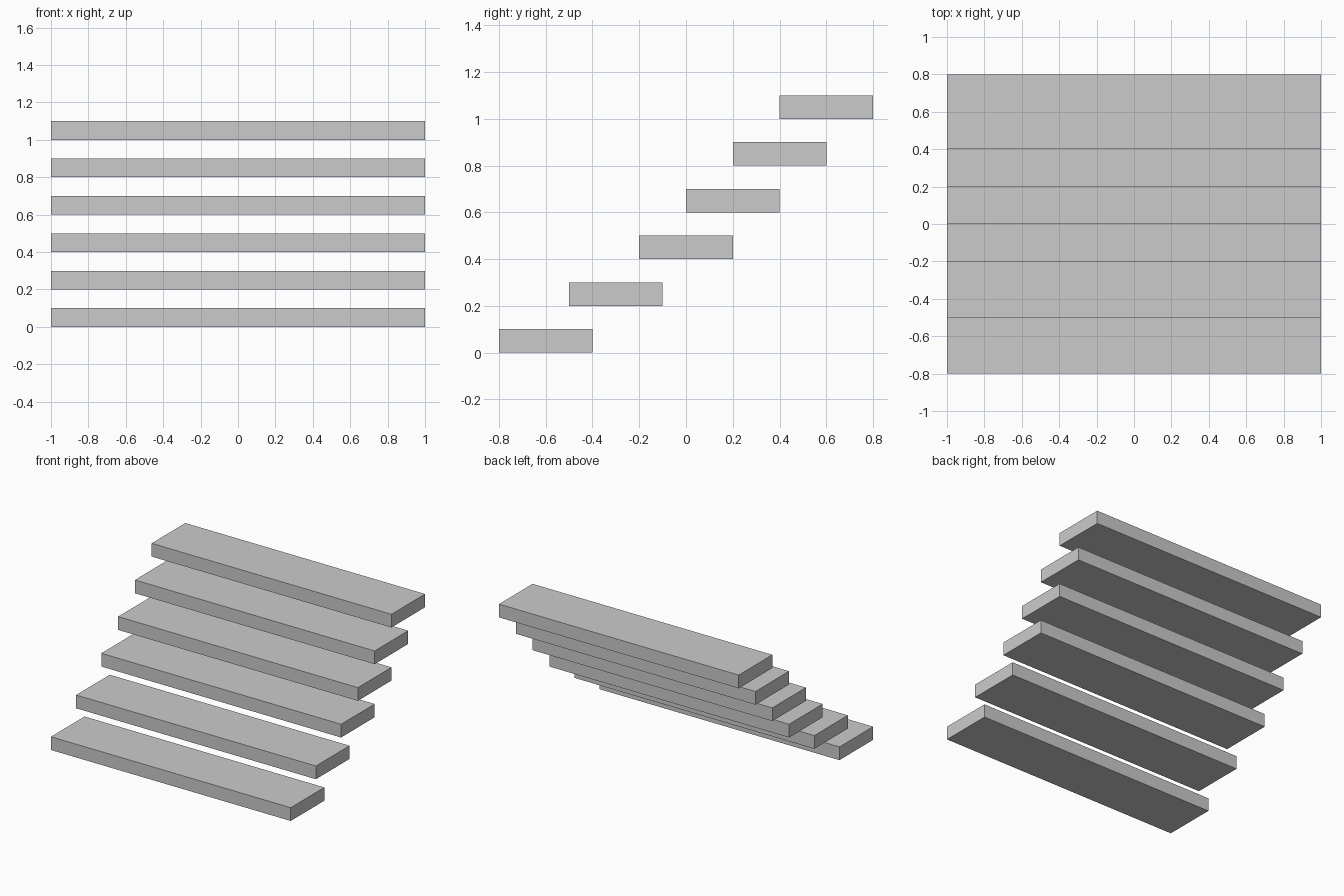
import bpy

if "Cube" in bpy.data.objects:
    bpy.data.objects.remove(bpy.data.objects["Cube"])

WIDTH, DEPTH, THICK, RISE = 2.0, 0.4, 0.1, 0.2
# front edge of each tread, lowest first
FRONT_EDGES = (-0.8, -0.5, -0.2, 0.0, 0.2, 0.4)


def add_tread(index, front_y):
    """One floating flat slab of the staircase."""
    centre = (0, front_y + DEPTH / 2, index * RISE + THICK / 2)
    bpy.ops.mesh.primitive_cube_add(size=1, location=centre)
    tread = bpy.context.object
    tread.name = f"stair_tread_{index + 1}"
    tread.scale = (WIDTH, DEPTH, THICK)
    bpy.ops.object.transform_apply(location=False, rotation=False, scale=True)


# floating treads, rising towards the back
for i, y in enumerate(FRONT_EDGES):
    add_tread(i, y)
